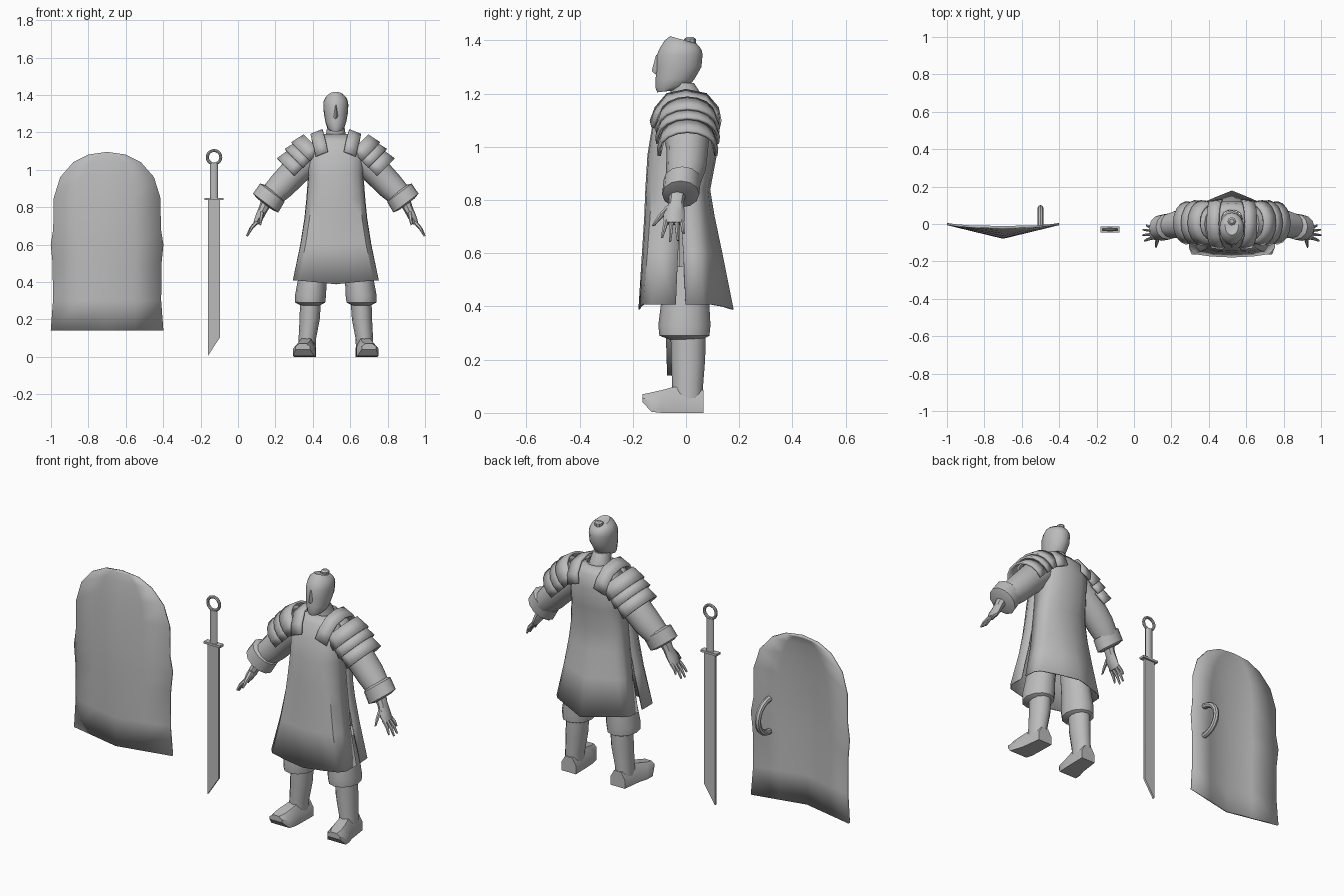
import bpy, bmesh
from math import sin, cos, pi, radians
from mathutils import Vector, Matrix

if "Cube" in bpy.data.objects:
    bpy.data.objects.remove(bpy.data.objects["Cube"])

CX = 0.523  # centre line of the figure
gray = bpy.data.materials.new("plain gray")
gray.diffuse_color = (0.5, 0.5, 0.5, 1)
gray.use_nodes = True
gray.node_tree.nodes["Principled BSDF"].inputs["Base Color"].default_value = gray.diffuse_color


def finish(ob, angle=40):
    ob.data.materials.clear()
    ob.data.materials.append(gray)
    bpy.ops.object.select_all(action='DESELECT')
    ob.select_set(True)
    bpy.context.view_layer.objects.active = ob
    bpy.ops.object.shade_smooth_by_angle(angle=radians(angle))
    return ob


def loft(name, rings, closed=True, caps=True, thick=0, angle=40):
    """Skin a list of equal-length point rings."""
    bm = bmesh.new()
    rows = [[bm.verts.new(p) for p in r] for r in rings]
    n = len(rows[0])
    for a, b in zip(rows, rows[1:]):
        for i in range(n if closed else n - 1):
            j = (i + 1) % n
            bm.faces.new((a[i], a[j], b[j], b[i]))
    if closed and caps:
        bm.faces.new(rows[0])
        bm.faces.new(rows[-1])
    bmesh.ops.remove_doubles(bm, verts=bm.verts, dist=0.0002)
    bmesh.ops.recalc_face_normals(bm, faces=bm.faces)
    me = bpy.data.meshes.new(name)
    bm.to_mesh(me)
    bm.free()
    ob = bpy.data.objects.new(name, me)
    bpy.context.collection.objects.link(ob)
    if thick:
        mod = ob.modifiers.new("thickness", 'SOLIDIFY')
        mod.thickness, mod.offset = thick, 0
    return finish(ob, angle)


def tube(name, s, d, stations, n=12, angle=40):
    """Stations (dx, y, z, radius across, radius in y) around direction d = (dx, dz)."""
    v = Vector((d[1], 0, -d[0])).normalized()
    rings = []
    for dx, y, z, rv, ry in stations:
        ring = []
        for i in range(n):
            a = 2 * pi * i / n
            p = Vector((dx, y, z)) + v * rv * cos(a) + Vector((0, ry * sin(a), 0))
            ring.append((CX + s * p.x, p.y, p.z))
        rings.append(ring)
    return loft(name, rings, angle=angle)


def curve_tube(name, pts, r):
    cu = bpy.data.curves.new(name, 'CURVE')
    cu.dimensions, cu.bevel_depth, cu.bevel_resolution, cu.use_fill_caps = '3D', r, 2, True
    sp = cu.splines.new('POLY')
    sp.points.add(len(pts) - 1)
    for q, p in zip(sp.points, pts):
        q.co = (*p, 1)
    ob = bpy.data.objects.new(name, cu)
    bpy.context.collection.objects.link(ob)
    bpy.ops.object.select_all(action='DESELECT')
    ob.select_set(True)
    bpy.context.view_layer.objects.active = ob
    bpy.ops.object.convert(target='MESH')
    return finish(bpy.context.object)


def box_rings(x0, x1, y0, y1, z0, z1):
    return [[(x0, y0, z), (x1, y0, z), (x1, y1, z), (x0, y1, z)] for z in (z0, z1)]


# Shield: ridged board with an arched top (z, half width, ridge depth)
rows = [(.14, .30, -.065), (.3, .288, -.07), (.5, .29, -.073), (.6, .30, -.072),
        (.68, .287, -.07), (.85, .284, -.058), (.96, .25, -.045), (1.04, .18, -.032),
        (1.08, .10, -.022), (1.093, 0, -.016)]
loft("shield_board", [[(-.7 + u * hw, yc * (1 - abs(u) * hw / .3), z)
     for u in (-1, -.5, 0, .5, 1)] for z, hw, yc in rows], closed=False, thick=.012, angle=30)
curve_tube("shield_handle", [(-.5, -.015 + .1 * sin(pi * i / 10), .6 - .09 * cos(pi * i / 10))
           for i in range(11)], .016)

# Sword: single-edged blade with slanted tip, guard, grip and ring
SX, SY = -.128, -.03
loft("sword_blade", [[(SX - .033, y, .005), (SX + .033, y, .105), (SX + .033, y, .845),
     (SX - .033, y, .845)] for y in (SY - .006, SY + .006)])
loft("sword_guard", box_rings(SX - .05, SX + .05, SY - .016, SY + .016, .838, .85))
loft("sword_grip", [[(SX + .022 * cos(a), SY + .014 * sin(a), z)
     for a in [2 * pi * i / 10 for i in range(10)]] for z in (.85, 1.033)])
bpy.ops.mesh.primitive_torus_add(location=(SX, SY, 1.067), rotation=(pi / 2, 0, 0),
    major_radius=.036, minor_radius=.008, major_segments=20, minor_segments=8)
bpy.context.object.name = "sword_ring"
finish(bpy.context.object)

# Coat: front and back panels, separated by side slits below the waist
# (z, half width, front depth, back depth, slit half gap, flare)
coat = [(.40, .227, .176, .176, .018, 1), (.60, .187, .163, .135, .01, .7),
        (.74, .165, .154, .105, 0, .5), (.84, .155, .15, .088, 0, .3),
        (.97, .145, .142, .113, 0, .1), (1.08, .15, .124, .12, 0, 0),
        (1.15, .115, .09, .108, 0, 0), (1.19, .058, .06, .075, 0, 0)]
front, back = [], []
for z, w, f, b, g, k in coat:
    hf = [(w, -.02 - g), (w * (.97 + .03 * k), -f * (.5 + .22 * k)),
          (w * (.8 + .08 * k), -f * (.82 + .08 * k)), (w * .5, -f * .97)]
    hb = [(w, -.02 + g), (w * (.95 + .03 * k), b * (.5 - .14 * k)),
          (w * (.75 + .12 * k), b * (.8 - .28 * k)), (w * .42, b * (.96 - .18 * k))]
    for half, mid, out, dz in ((hf, -f, front, -.012), (hb, b, back, -.012)):
        ring = [(x, y, z) for x, y in half] + [(0, mid, z + dz * k * k)]
        ring += [(-x, y, z) for x, y in reversed(half)]
        out.append([(CX + x, y, q + (.008 if k == 1 and abs(x) > .15 else 0)) for x, y, q in ring])
loft("coat_front", front, closed=False, thick=.006)
loft("coat_back", back, closed=False, thick=.006)

# Neck and head: rings given as (z front, z back, y front, y back, half width)
tube("neck", 1, (0, -1), [(0, .005, 1.15, .062, .068), (0, .002, 1.19, .052, .06),
                          (0, -.015, 1.24, .045, .045)])
head = [(1.205, 1.212, -.108, -.045, .03), (1.222, 1.228, -.115, .012, .046),
        (1.255, 1.255, -.114, .032, .056), (1.30, 1.30, -.112, .058, .064),
        (1.345, 1.345, -.110, .062, .067), (1.372, 1.36, -.098, .06, .065),
        (1.40, 1.375, -.08, .052, .055), (1.416, 1.388, -.06, .04, .036),
        (1.402, 1.39, -.035, .03, .02)]
rings = []
for zf, zb, yf, yb, w in head:
    ring = []
    for i in range(16):
        a = 2 * pi * i / 16
        t = (1 - cos(a)) / 2  # 0 at the face, 1 at the nape
        ring.append((CX + w * sin(a), yf + (yb - yf) * t, zf + (zb - zf) * t))
    rings.append(ring)
loft("head", rings, angle=50)
loft("nose", [[(CX - w, -.102, z), (CX, y, z), (CX + w, -.102, z)]
     for z, w, y in ((1.272, .014, -.114), (1.285, .016, -.129), (1.345, .008, -.113))])
tube("topknot", 1, (0, -1), [(0, .015, 1.37, .016, .016), (0, .015, 1.385, .022, .022),
                             (0, .015, 1.405, .022, .022), (0, .015, 1.413, .012, .012)], n=8)

for s, side in ((-1, "left"), (1, "right")):
    # Sleeve, rolled cuff
    D = (1, -1)
    tube("sleeve_" + side, s, D, [(.09, 0, 1.10, .08, .085), (.15, 0, 1.055, .085, .09),
         (.218, .005, .99, .078, .078), (.29, 0, .915, .074, .075), (.36, -.012, .845, .062, .06)])
    tube("cuff_" + side, s, (.75, -1), [(.335, -.012, .885, .06, .06), (.34, -.014, .877, .082, .07),
         (.375, -.02, .822, .084, .07), (.38, -.022, .815, .05, .05)])
    # Hand: wrist and palm, four fingers and a thumb
    H = (.5, -1)
    tube("palm_" + side, s, H, [(.365, -.03, .84, .033, .034), (.388, -.036, .79, .025, .028),
         (.41, -.045, .745, .022, .04), (.428, -.045, .712, .014, .038)], n=8)
    for i, (y0, y1, z1) in enumerate(((-.074, -.09, .66), (-.055, -.06, .645),
                                      (-.035, -.03, .648), (-.016, -.008, .675))):
        x1 = .428 + (.715 - z1) * .68
        tube("finger_%d_%s" % (i + 1, side), s, H, [(.422, y0, .722, .011, .01),
             ((.422 + x1) / 2 + .006, (y0 + y1) / 2, (.722 + z1) / 2, .009, .008),
             (x1, y1, z1, .005, .005)], n=6)
    tube("thumb_" + side, s, H, [(.395, -.06, .775, .014, .016), (.40, -.095, .74, .011, .012),
         (.405, -.122, .705, .005, .006)], n=6)

    # Shoulder armour: three overlapping curved plates
    for i, (t0, t1, r0, r1) in enumerate(((-.01, .065, .092, .108), (.055, .115, .094, .108),
                                          (.105, .18, .09, .102))):
        rings = []
        for t, r in ((t0, r0), (t1, r1)):
            ring = []
            for j in range(11):
                a = radians(-105 + 21 * j)
                up = r * cos(a) * .7071
                ring.append((CX + s * (.112 + .7071 * t + up), .006 + 1.08 * r * sin(a),
                             1.112 - .7071 * t + up))
            rings.append(ring)
        loft("shoulder_plate_%d_%s" % (i + 1, side), rings, closed=False, thick=.012)
    # Strap draped over the shoulder from chest to back
    path = [(.075, -.131, 1.085), (.085, -.112, 1.135), (.098, -.07, 1.185), (.102, 0, 1.2),
            (.098, .075, 1.185), (.09, .118, 1.135), (.08, .128, 1.085)]
    loft("shoulder_strap_" + side, [[(CX + s * (x - .032), y, z + .012),
         (CX + s * (x + .032), y * .95, z - .014)] for x, y, z in path], closed=False, thick=.012)

    # Trousers, boot shaft and foot
    V = (0, -1)
    tube("trouser_" + side, s, V, [(.11, 0, .55, .075, .085), (.125, -.003, .42, .076, .09),
         (.135, -.006, .33, .083, .098), (.137, -.006, .29, .08, .094), (.137, 0, .275, .05, .06)])
    tube("boot_shaft_" + side, s, V, [(.135, .008, .30, .056, .066), (.14, .008, .2, .054, .064),
         (.152, .006, .1, .047, .058), (.154, .006, .04, .046, .058)])
    foot = [(.066, .15, .044, 0, .085), (-.045, .158, .05, 0, .098), (-.09, .166, .056, 0, .086),
            (-.13, .172, .056, .004, .077), (-.163, .177, .038, .04, .07)]
    loft("boot_foot_" + side, [[(CX + s * (x - w), y, z0), (CX + s * (x + w), y, z0),
         (CX + s * (x + w), y, z0 + .55 * (z1 - z0)), (CX + s * (x + .5 * w), y, z1),
         (CX + s * (x - .5 * w), y, z1), (CX + s * (x - w), y, z0 + .55 * (z1 - z0))]
         for y, x, w, z0, z1 in foot])
